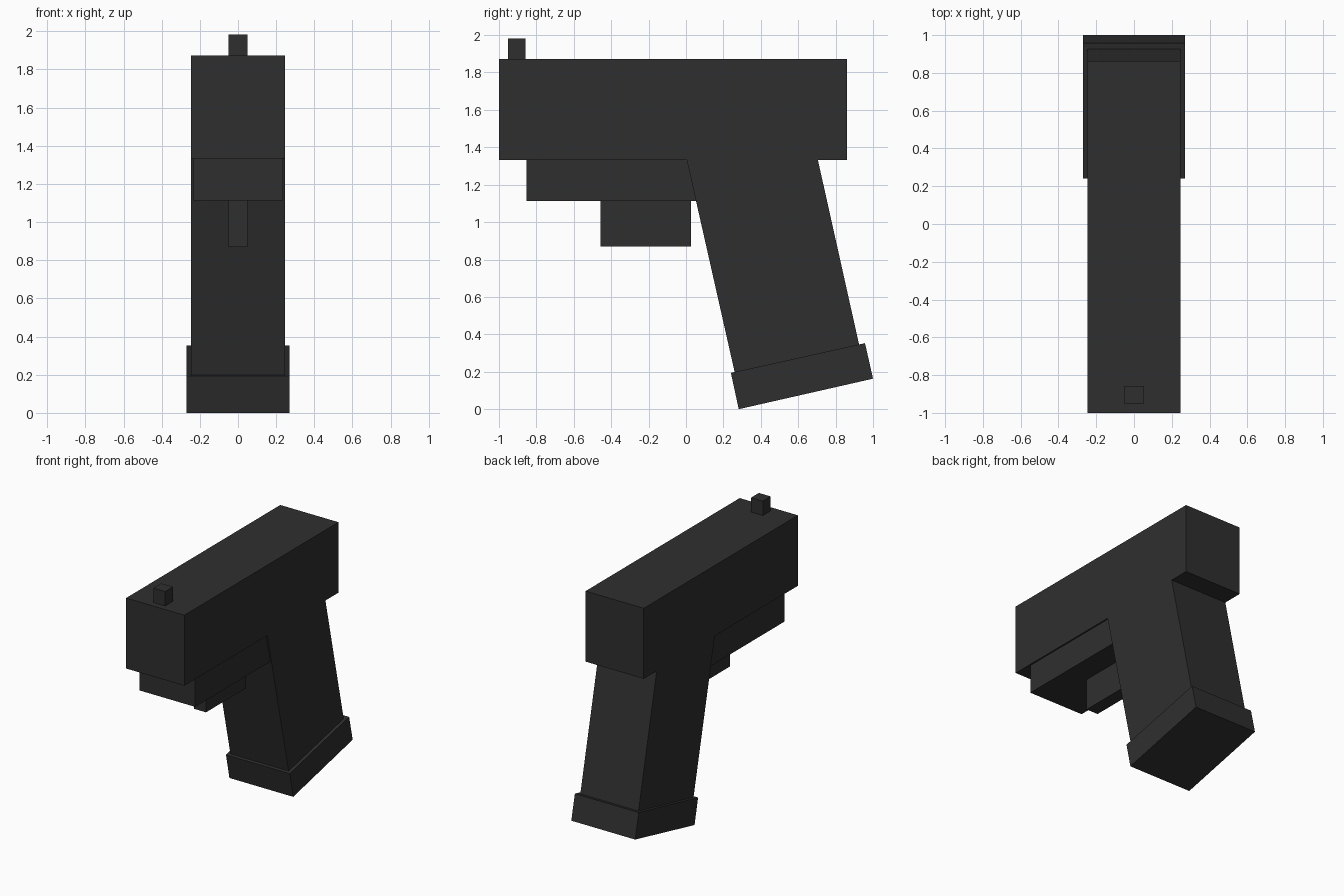
import bpy, bmesh

if "Cube" in bpy.data.objects:
    bpy.data.objects.remove(bpy.data.objects["Cube"])

black = bpy.data.materials.new("matte black")
black.diffuse_color = (0.028, 0.028, 0.028, 1)
black.use_nodes = True
black.node_tree.nodes["Principled BSDF"].inputs["Base Color"].default_value = black.diffuse_color


def prism(name, profile, half_width):
    """Extrude a (y, z) side profile symmetrically across x."""
    bm = bmesh.new()
    face = bm.faces.new([bm.verts.new((-half_width, y, z)) for y, z in profile])
    ext = bmesh.ops.extrude_face_region(bm, geom=[face])
    verts = [v for v in ext["geom"] if isinstance(v, bmesh.types.BMVert)]
    bmesh.ops.translate(bm, verts=verts, vec=(2 * half_width, 0, 0))
    bmesh.ops.recalc_face_normals(bm, faces=bm.faces)
    mesh = bpy.data.meshes.new(name)
    bm.to_mesh(mesh)
    bm.free()
    mesh.materials.append(black)
    obj = bpy.data.objects.new(name, mesh)
    bpy.context.collection.objects.link(obj)
    return obj


def block(name, y0, y1, z0, z1, half_width):
    return prism(name, [(y0, z0), (y1, z0), (y1, z1), (y0, z1)], half_width)


# Upper body and the parts attached to it
block("slide", -1.0, 0.862, 1.333, 1.872, 0.246)
block("front_sight", -0.952, -0.857, 1.86, 1.982, 0.05)
block("lower_frame", -0.853, 0.2, 1.112, 1.34, 0.235)
block("trigger_block", -0.458, 0.026, 0.87, 1.12, 0.05)

# Raked grip and its wider base plate
prism("grip", [(0.004, 1.333), (0.262, 0.19), (0.927, 0.338), (0.705, 1.333)], 0.246)
prism("grip_base", [(0.24, 0.194), (0.282, 0.0), (1.0, 0.163), (0.957, 0.353)], 0.27)
